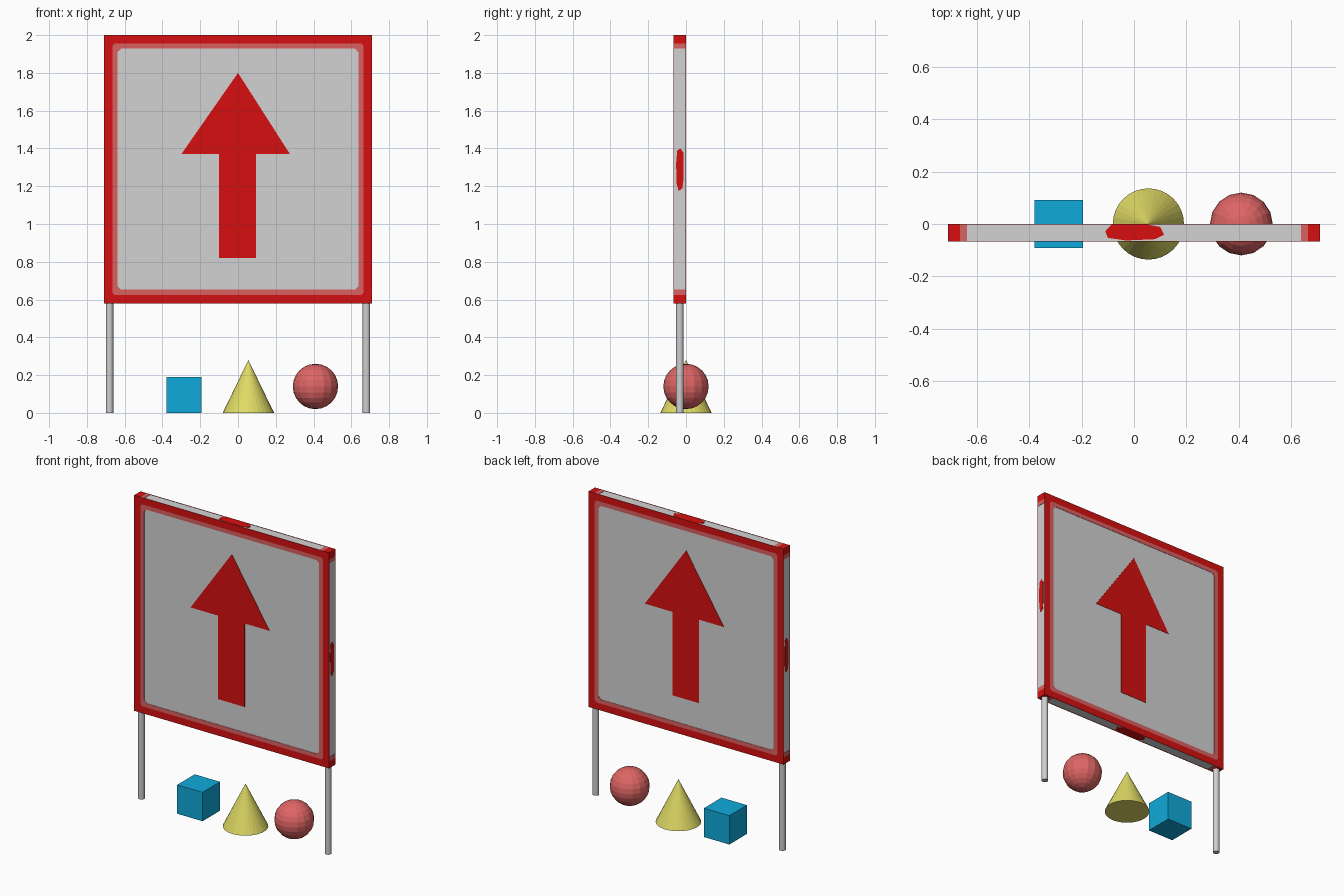
import bpy, bmesh, math
from mathutils import Vector, Matrix

if "Cube" in bpy.data.objects:
    bpy.data.objects.remove(bpy.data.objects["Cube"])


def material(name, rgb):
    m = bpy.data.materials.new(name)
    m.diffuse_color = (*rgb, 1)
    m.use_nodes = True
    m.node_tree.nodes["Principled BSDF"].inputs["Base Color"].default_value = m.diffuse_color
    return m


RED = material("sign red", (0.68, 0.005, 0.005))
PINK = material("border pink", (0.70, 0.12, 0.12))
GREY = material("panel grey", (0.65, 0.65, 0.65))
STEEL = material("post grey", (0.62, 0.62, 0.62))
BLUE = material("cube blue", (0.005, 0.40, 0.70))
YELLOW = material("cone yellow", (0.74, 0.70, 0.13))
CORAL = material("ball coral", (0.74, 0.13, 0.13))


def finish(name, mat):
    ob = bpy.context.object
    ob.name = name
    ob.data.materials.append(mat)
    return ob


def box(name, mat, center, size):
    bpy.ops.mesh.primitive_cube_add(size=1, location=center)
    bpy.context.object.scale = size
    return finish(name, mat)


T = 0.002                         # thickness of painted plates
HALF, DEPTH = 0.71, 0.033         # half width and half depth of the panel
CENTER = Vector((0, -DEPTH, 1.29))


def face_frame(u, v, half):
    """Matrix whose origin lies on a panel face, z axis pointing outward."""
    u, v = Vector(u), Vector(v)
    n = u.cross(v)
    m = Matrix((u, v, n)).transposed().to_4x4()
    m.translation = CENTER + n * (half - T)
    return m


def plate(name, mat, frame, polygons):
    """Thin plate made of flat polygons in the face's own coordinates."""
    bm = bmesh.new()
    for poly in polygons:
        bm.faces.new([bm.verts.new((x, y, 0)) for x, y in poly])
    bmesh.ops.remove_doubles(bm, verts=bm.verts, dist=1e-5)
    base = bm.faces[:]
    top = bmesh.ops.extrude_face_region(bm, geom=base, use_keep_orig=True)["geom"]
    bmesh.ops.translate(bm, vec=(0, 0, T),
                        verts=[g for g in top if isinstance(g, bmesh.types.BMVert)])
    bmesh.ops.recalc_face_normals(bm, faces=bm.faces)
    bm.transform(frame)
    me = bpy.data.meshes.new(name)
    bm.to_mesh(me)
    bm.free()
    me.materials.append(mat)
    bpy.context.collection.objects.link(bpy.data.objects.new(name, me))


def clipped_square(h, c):
    """Square of half size h with corners cut by c."""
    k = h - c
    return [(k, -h), (h, -k), (h, k), (k, h), (-k, h), (-h, k), (-h, -k), (-k, -h)]


def ring(outer, inner):
    n = len(outer)
    return [[outer[i], outer[(i + 1) % n], inner[(i + 1) % n], inner[i]] for i in range(n)]


def rect(x0, x1, y0, y1):
    return [(x0, y0), (x1, y0), (x1, y1), (x0, y1)]


# Sign panel
box("sign_panel", GREY, CENTER, (2 * (HALF - T), 2 * (DEPTH - T), 2 * (HALF - T)))

# Borders and arrow on the front and back
R, P = 0.665, 0.638
ARROW = [(-0.10, -0.47), (0.095, -0.47), (0.095, 0.08), (0.275, 0.08),
         (0, 0.51), (-0.30, 0.08), (-0.10, 0.08)]
for side, u in (("front", (1, 0, 0)), ("back", (-1, 0, 0))):
    f = face_frame(u, (0, 0, 1), DEPTH)
    outer, mid, inner = (clipped_square(HALF - 1e-4, 1e-4), clipped_square(R, 0.012),
                         clipped_square(P, 0.018))
    plate(side + "_red_border", RED, f, ring(outer, mid))
    plate(side + "_pink_border", PINK, f, ring(mid, inner))
    plate(side + "_arrow", RED, f, [ARROW])

# Painted ends and centre patch on the four narrow edges (length runs along u)
PATCH = [(-0.10, -0.02), (-0.03, -0.03), (0.08, -0.025), (0.115, -0.008),
         (0.10, 0.022), (0.05, 0.031), (-0.085, 0.031), (-0.11, 0.005)]
EDGES = {"top": ((1, 0, 0), (0, 1, 0), 1.0), "bottom": ((1, 0, 0), (0, -1, 0), 1.0),
         "right": ((0, 0, -1), (0, -1, 0), 0.65), "left": ((0, 0, -1), (0, 1, 0), 0.65)}
for side, (u, v, s) in EDGES.items():
    f = face_frame(u, v, HALF)
    d = DEPTH
    plate(side + "_edge_red_ends", RED, f, [rect(R, HALF, -d, d), rect(-HALF, -R, -d, d)])
    plate(side + "_edge_pink_ends", PINK, f, [rect(P, R, -d, d), rect(-R, -P, -d, d)])
    plate(side + "_edge_patch", RED, f, [[(x, y * s) for x, y in PATCH]])

# Posts
for side, x in (("left", -0.68), ("right", 0.68)):
    bpy.ops.mesh.primitive_cylinder_add(vertices=16, radius=0.02, depth=0.582,
                                        location=(x, -DEPTH, 0.291))
    finish(side + "_post", STEEL)
    bpy.ops.object.shade_smooth_by_angle(angle=math.radians(40))

# Shapes on the ground
box("cube", BLUE, (-0.287, 0, 0.095), (0.185, 0.182, 0.19))
bpy.ops.mesh.primitive_cone_add(vertices=32, radius1=0.136, radius2=0, depth=0.28,
                                location=(0.055, 0, 0.14))
finish("cone", YELLOW)
bpy.ops.mesh.primitive_uv_sphere_add(segments=16, ring_count=12, radius=0.12,
                                     location=(0.41, 0, 0.14))
finish("ball", CORAL)
